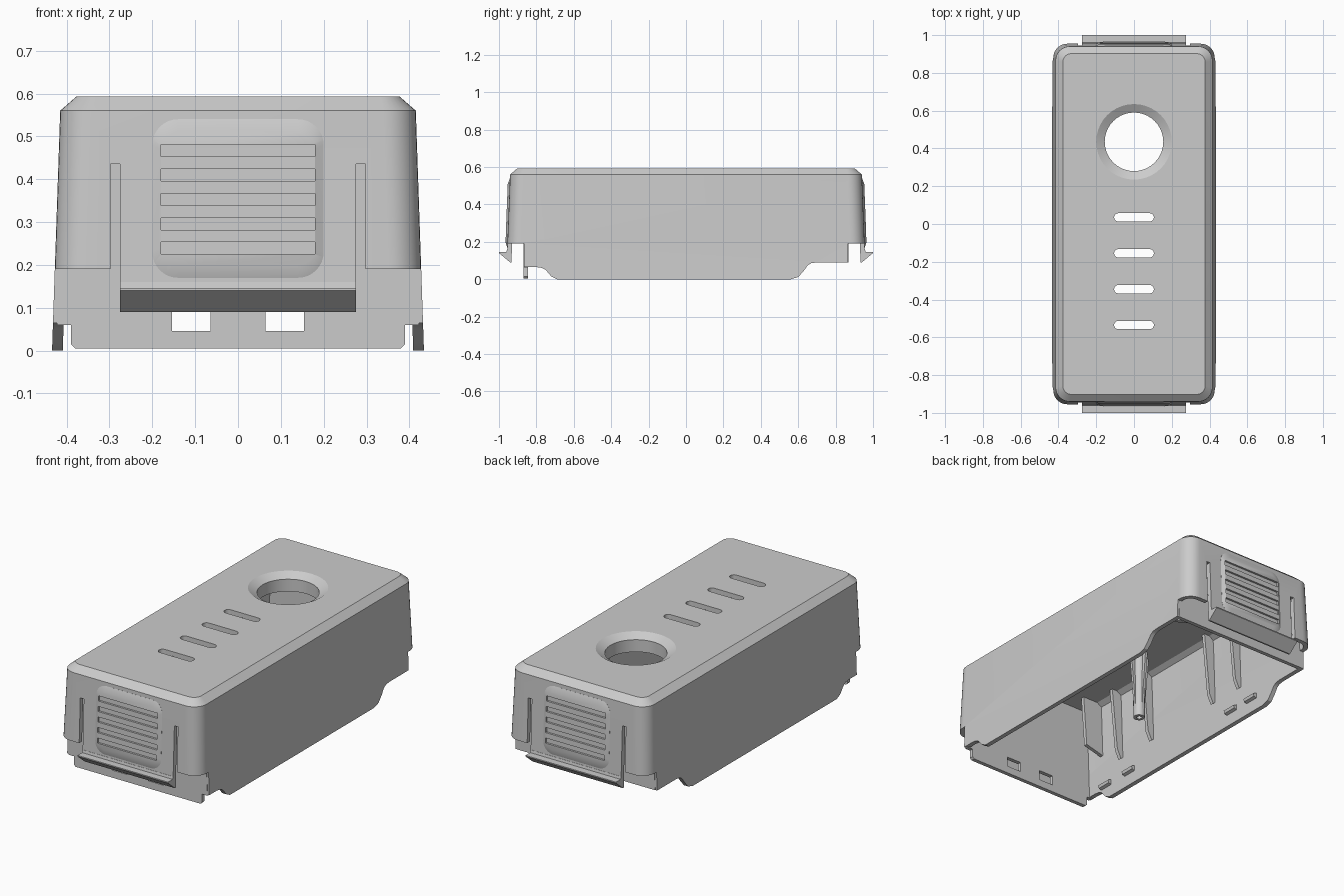
import bpy, bmesh
from math import sin, cos, pi

if "Cube" in bpy.data.objects:
    bpy.data.objects.remove(bpy.data.objects["Cube"])


def loft(name, rings):
    """Closed solid through equal-length rings of 3D points."""
    bm = bmesh.new()
    vs = [[bm.verts.new(p) for p in r] for r in rings]
    n = len(vs[0])
    for a, b in zip(vs, vs[1:]):
        for i in range(n):
            bm.faces.new((a[i], a[(i + 1) % n], b[(i + 1) % n], b[i]))
    bm.faces.new(vs[0])
    bm.faces.new(vs[-1])
    bmesh.ops.recalc_face_normals(bm, faces=bm.faces)
    me = bpy.data.meshes.new(name)
    bm.to_mesh(me)
    bm.free()
    ob = bpy.data.objects.new(name, me)
    bpy.context.collection.objects.link(ob)
    return ob


def box(name, x0, x1, y0, y1, z0, z1):
    return loft(name, [[(x0, y0, z), (x1, y0, z), (x1, y1, z), (x0, y1, z)] for z in (z0, z1)])


def prism_x(name, pts, x0, x1):
    return loft(name, [[(x, y, z) for y, z in pts] for x in (x0, x1)])


def prism_y(name, pts, y0, y1):
    return loft(name, [[(x, y, z) for x, z in pts] for y in (y0, y1)])


def round_rect(hx, hy, r, seg=8):
    pts = []
    for k, (sx, sy) in enumerate(((1, 1), (-1, 1), (-1, -1), (1, -1))):
        for i in range(seg + 1):
            a = pi / 2 * (k + i / seg)
            pts.append((sx * (hx - r) + r * cos(a), sy * (hy - r) + r * sin(a)))
    return pts


def circle(r, z, cx=0, cy=0, n=40):
    return [(cx + r * cos(2 * pi * i / n), cy + r * sin(2 * pi * i / n), z) for i in range(n)]


def cut(ob, *cutters):
    bpy.context.view_layer.objects.active = ob
    for c in cutters:
        c.hide_render = True
        m = ob.modifiers.new("cut", 'BOOLEAN')
        m.operation, m.solver, m.object = 'DIFFERENCE', 'EXACT', c
        bpy.ops.object.modifier_apply(modifier=m.name)
        bpy.data.objects.remove(c)


def half_w(z):
    return 0.434 - 0.034 * z


def end_y(z):
    return 0.962 - 0.039 * z


def ring(hx, hy, r, z):
    return [(x, y, z) for x, y in round_rect(hx, hy, r)]


# Drafted cover shell, hollow below, chamfered on top
T = 0.025
cover = loft("cover_shell", [ring(half_w(0), end_y(0), 0.075, 0),
                             ring(half_w(.56), end_y(.56), 0.075, .56),
                             ring(.377, .902, 0.045, .593)])
cut(cover, loft("cavity", [ring(half_w(z) - T, end_y(z) - T, 0.05, z) for z in (-.05, .55)]
                + [ring(.362, .887, 0.03, .568)]))

# Stepped lower edges of the side walls
cut(cover,
    prism_x("front_edge", [(-1.1, -.1), (-.69, -.1), (-.69, 0), (-.72, .015), (-.75, .05),
                           (-.77, .061), (-.80, .065), (-1.1, .065)], -.6, .6),
    prism_x("back_edge", [(1.1, -.1), (.56, -.1), (.56, 0), (.60, .012), (.63, .045),
                          (.65, .074), (.67, .086), (.70, .09), (1.1, .09)], -.6, .6))

# Open ends under the corners and slots beside each latch
for s in (-1, 1):
    ya, yb = sorted((s * .866, s * 1.1))
    cut(cover, box("c", -.6, .6, ya, yb, -.1, .13))
    for t in (-1, 1):
        xa, xb = sorted((t * .275, t * .6))
        xc, xd = sorted((t * .275, t * .297))
        cut(cover, box("c", xa, xb, ya, yb, -.1, .19),
            box("c", xc, xd, min(ya, yb) if s > 0 else ya, yb, .1, .435))

# Dished round hole and four slots in the top
cut(cover, loft("c", [circle(.207, .597, cy=.435), circle(.155, .567, cy=.435),
                      circle(.155, .4, cy=.435)]))
for y in (.035, -.155, -.345, -.535):
    cut(cover, loft("c", [[(px, y + py, z) for px, py in round_rect(.105, .022, .0219)]
                          for z in (.5, .7)]))

# Collar under the hole
collar = loft("hole_collar", [circle(.175, z, cy=.435) for z in (.5, .567)])
cut(collar, loft("c", [circle(.155, z, cy=.435) for z in (.4, .7)]))

# Inner end walls; the front one reaches lower and has two windows
front = prism_y("front_inner_wall", [(-.38, .005), (.38, .005), (.39, .015), (.39, .06), (.422, .06),
                                     (.402, .55), (.38, .57), (-.38, .57), (-.402, .55), (-.422, .06),
                                     (-.39, .06), (-.39, .015)], -.868, -.846)
for s in (-1, 1):
    xa, xb = sorted((s * .064, s * .154))
    cut(front, box("c", xa, xb, -1, -.7, .046, .1))
prism_y("back_inner_wall", [(-.42, .09), (.42, .09), (.402, .55), (.38, .57),
                            (-.38, .57), (-.402, .55)], .846, .868)

# Latch hooks and ribbed grip pads on both ends
for s, end in ((-1, "front"), (1, "back")):
    prism_x(end + "_latch_hook", [(s * y, z) for y, z in
            ((.932, .16), (.957, .16), (.96, .146), (1, .146), (1, .14), (.94, .09), (.932, .09))],
            -.275, .275)

    def pad_ring(hx, hz, r, off):
        return [(x, s * (end_y(z + .355) + off), z + .355) for x, z in round_rect(hx, hz, r)]
    pad = loft(end + "_grip_pad", [pad_ring(.2, .185, .06, -.012), pad_ring(.2, .185, .06, .0005),
                                   pad_ring(.18, .155, .04, .011)])
    for i in range(5):
        z = .467 - .057 * i
        y = end_y(z)
        cut(pad, prism_x("c", [(s * (y - .001), z - .014), (s * (y + .1), z - .014),
                               (s * (y + .1), z + .014), (s * (y - .001), z + .014)], -.18, .18))

# Inside: tapered ribs, small snap clips and screw posts, mirrored
for s, side in ((-1, "left"), (1, "right")):
    for y in (-.58, -.33, .17, .38):
        prism_y(side + "_rib", [(s * .412, .19), (s * .39, .17), (s * .365, .22), (s * .33, .57),
                                (s * .385, .57), (s * .41, .4)], y - .01, y + .01)
    prism_y(side + "_corner_rib", [(s * .408, .26), (s * .29, .29), (s * .27, .57), (s * .39, .57)],
            -.75, -.73)
    for y in (-.71, -.52, .31, .47):
        prism_y(side + "_snap_clip", [(s * .42, .06), (s * .39, .07), (s * .385, .085), (s * .42, .1)],
                y - .04, y + .04)
    px, py = s * .22, -.22
    post = loft(side + "_screw_post", [circle(.03, .2, px, py, 20), circle(.036, .575, px, py, 20)])
    cut(post, loft("c", [circle(.014, z, px, py, 16) for z in (.1, .3)]))
    prism_y(side + "_post_fin", [(px - .03, .24), (px + .03, .24), (px + .06, .575), (px - .06, .575)],
            py - .007, py + .007)
    prism_x(side + "_post_fin", [(py - .03, .24), (py + .03, .24), (py + .06, .575), (py - .06, .575)],
            px - .007, px + .007)

# Smooth rounded surfaces, crisp edges
bpy.ops.object.select_all(action='SELECT')
bpy.ops.object.shade_smooth_by_angle(angle=pi / 7)
